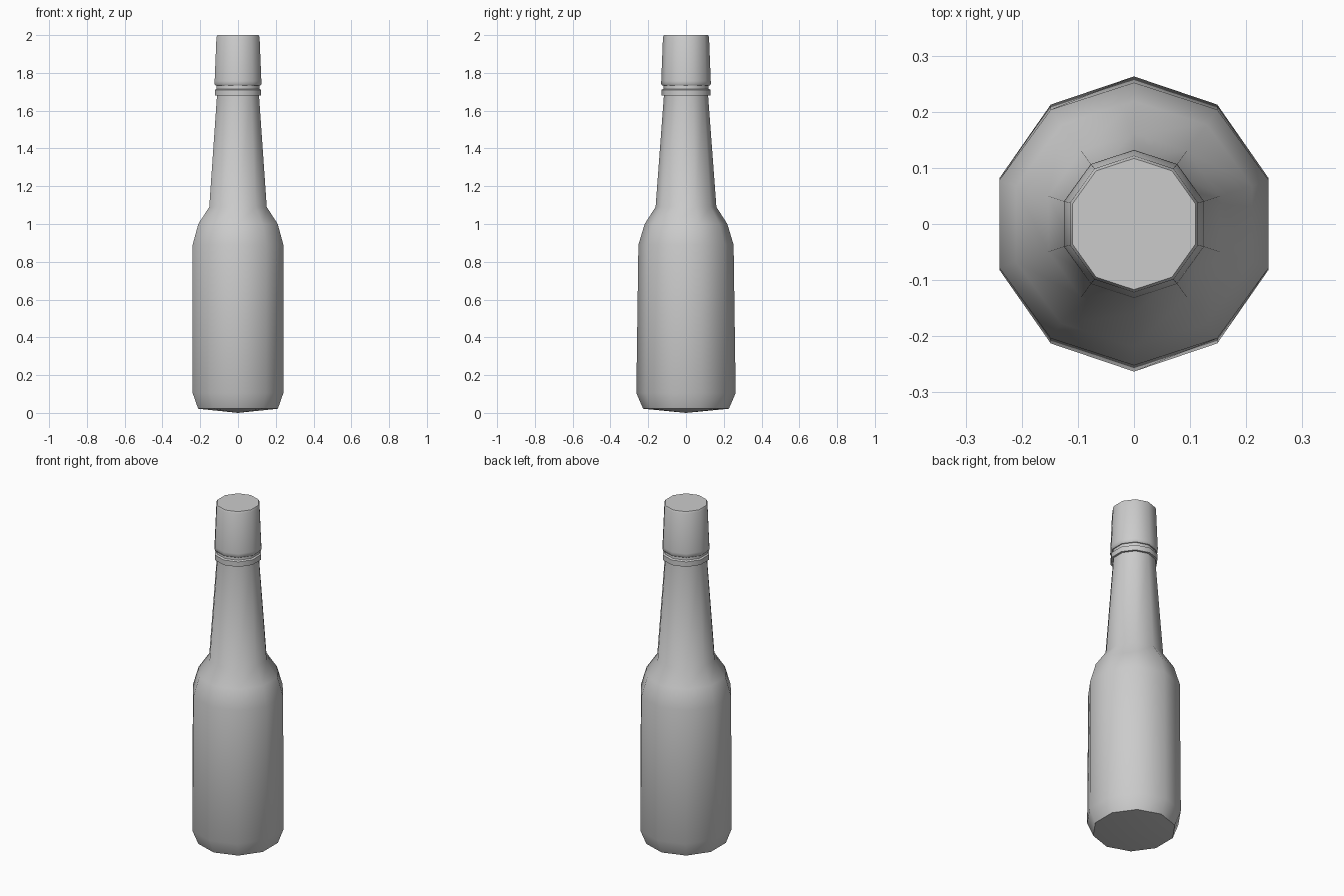
import bpy, bmesh, math

if "Cube" in bpy.data.objects:
    bpy.data.objects.remove(bpy.data.objects["Cube"])

SIDES = 10


def lathe(name, profile, bottom_z, top_z):
    """Spin (rx, ry, z) rings into a ten-sided closed solid with a corner on the y axis."""
    bm = bmesh.new()
    rings = []
    for rx, ry, z in profile:
        ring = []
        for i in range(SIDES):
            a = math.pi / 2 + 2 * math.pi * i / SIDES
            ring.append(bm.verts.new((rx * math.cos(a), ry * math.sin(a), z)))
        rings.append(ring)
    low = bm.verts.new((0, 0, bottom_z))
    high = bm.verts.new((0, 0, top_z))
    for i in range(SIDES):
        j = (i + 1) % SIDES
        for a, b in zip(rings, rings[1:]):
            bm.faces.new((a[i], a[j], b[j], b[i]))
        bm.faces.new((low, rings[0][j], rings[0][i]))
        bm.faces.new((high, rings[-1][i], rings[-1][j]))
    bmesh.ops.recalc_face_normals(bm, faces=bm.faces)
    mesh = bpy.data.meshes.new(name)
    bm.to_mesh(mesh)
    bm.free()
    obj = bpy.data.objects.new(name, mesh)
    bpy.context.collection.objects.link(obj)
    bpy.ops.object.select_all(action='DESELECT')
    obj.select_set(True)
    bpy.context.view_layer.objects.active = obj
    bpy.ops.object.shade_smooth_by_angle(angle=math.radians(40))
    return obj


# Glass body, shoulder, tapering neck and collar (body slightly deeper than wide at the base)
lathe("bottle", [
    (0.222, 0.227, 0.022),
    (0.2525, 0.263, 0.105),
    (0.2525, 0.252, 0.89),
    (0.221, 0.219, 1.0),
    (0.16, 0.161, 1.09),
    (0.117, 0.117, 1.68),
    (0.129, 0.130, 1.68),
    (0.129, 0.130, 1.71),
    (0.120, 0.120, 1.715),
    (0.118, 0.118, 1.745),
], 0.0, 1.745)

# Tapered screw cap
lathe("cap", [
    (0.124, 0.125, 1.732),
    (0.131, 0.132, 1.742),
    (0.130, 0.131, 1.757),
    (0.120, 0.122, 1.99),
    (0.115, 0.117, 2.0),
], 1.732, 2.0)
